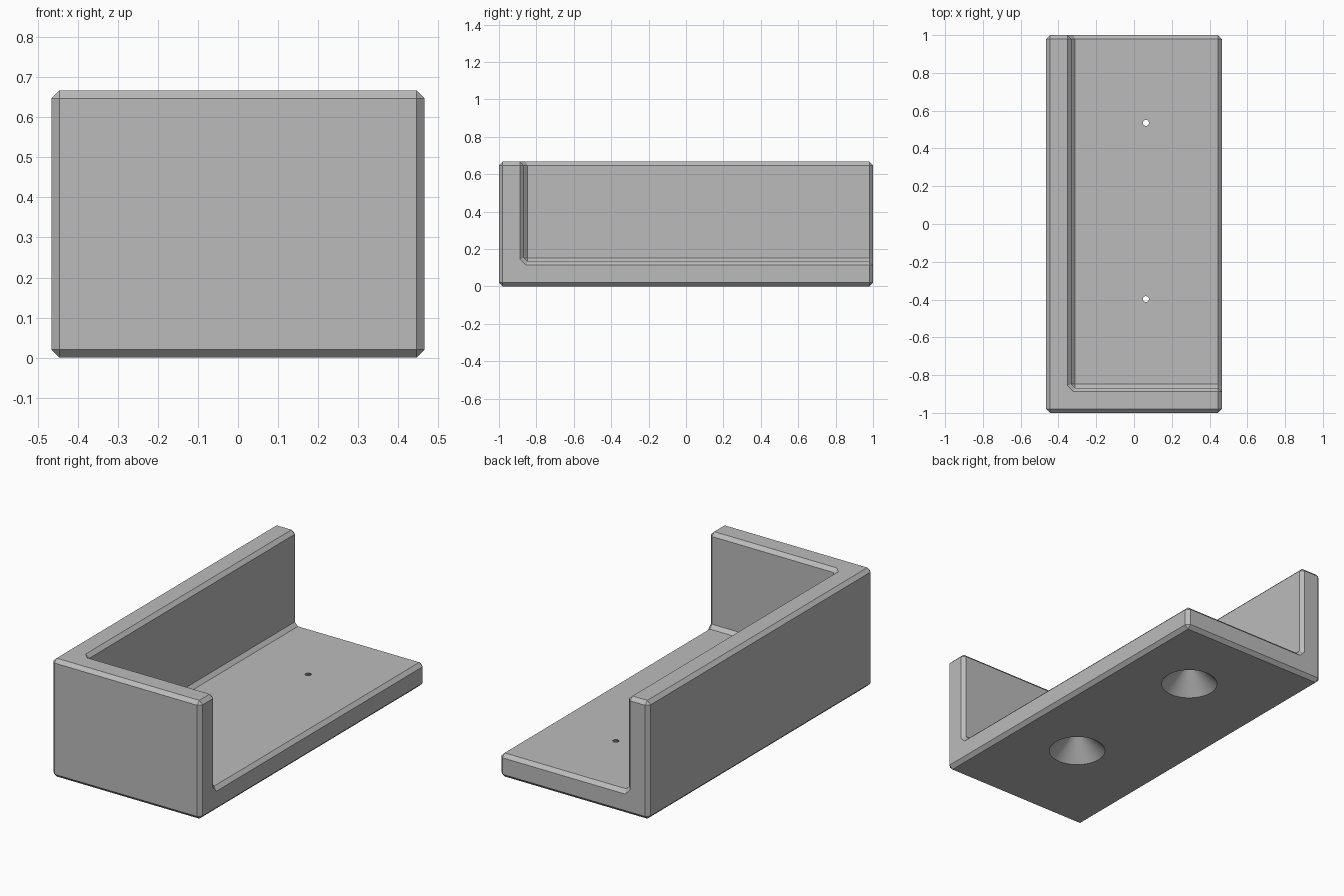
import bpy
import bmesh
import math
from mathutils import Vector

if "Cube" in bpy.data.objects:
    bpy.data.objects.remove(bpy.data.objects["Cube"], do_unlink=True)

CHAMFER = 0.02
WALL = 0.133
HX, HY, HEIGHT = 0.465, 1.0, 0.667

grey = bpy.data.materials.new("plain_grey")
grey.use_nodes = True
colour = (0.5, 0.5, 0.5, 1)
grey.diffuse_color = colour
grey.node_tree.nodes["Principled BSDF"].inputs["Base Color"].default_value = colour


def finish(name, bm):
    mesh = bpy.data.meshes.new(name)
    bmesh.ops.recalc_face_normals(bm, faces=bm.faces)
    bm.to_mesh(mesh)
    bm.free()
    obj = bpy.data.objects.new(name, mesh)
    bpy.context.collection.objects.link(obj)
    mesh.materials.append(grey)
    return obj


def box(name, low, high, chamfer=0):
    low, high = Vector(low), Vector(high)
    bm = bmesh.new()
    bmesh.ops.create_cube(bm, size=1)
    bmesh.ops.scale(bm, vec=high - low, verts=bm.verts)
    bmesh.ops.translate(bm, vec=(low + high) / 2, verts=bm.verts)
    if chamfer:
        bmesh.ops.bevel(bm, geom=bm.edges[:], offset=chamfer, segments=1,
                        profile=0.5, affect='EDGES')
    return finish(name, bm)


def apply(obj, mod):
    bpy.ops.object.select_all(action='DESELECT')
    obj.select_set(True)
    bpy.context.view_layer.objects.active = obj
    bpy.ops.object.modifier_apply(modifier=mod.name)


def cut(obj, cutter):
    mod = obj.modifiers.new("cut", 'BOOLEAN')
    mod.operation = 'DIFFERENCE'
    mod.solver = 'EXACT'
    mod.object = cutter
    cutter.hide_render = True
    apply(obj, mod)
    bpy.data.objects.remove(cutter, do_unlink=True)


# Tray: a block with a corner hollow, leaving a floor and two walls
tray = box("corner_tray", (-HX, -HY, 0), (HX, HY, HEIGHT))
cut(tray, box("hollow_cutter", (WALL - HX, WALL - HY, WALL), (1, 2, 1), CHAMFER))

# Chamfer on every right-angled outer edge
bevel = tray.modifiers.new("chamfer", 'BEVEL')
bevel.width = CHAMFER
bevel.segments = 1
bevel.limit_method = 'ANGLE'
bevel.angle_limit = math.radians(60)
apply(tray, bevel)

# Countersunk screw holes, widening towards the underside
for y in (-0.398, 0.535):
    bm = bmesh.new()
    bmesh.ops.create_cone(bm, cap_ends=True, segments=64, radius1=0.169,
                          radius2=0.0, depth=0.169)
    bmesh.ops.translate(bm, vec=(0.063, y, 0.169 / 2 - 0.02), verts=bm.verts)
    cut(tray, finish("hole_cutter", bm))

bpy.ops.object.select_all(action='DESELECT')
tray.select_set(True)
bpy.context.view_layer.objects.active = tray
bpy.ops.object.shade_smooth_by_angle(angle=math.radians(20))
